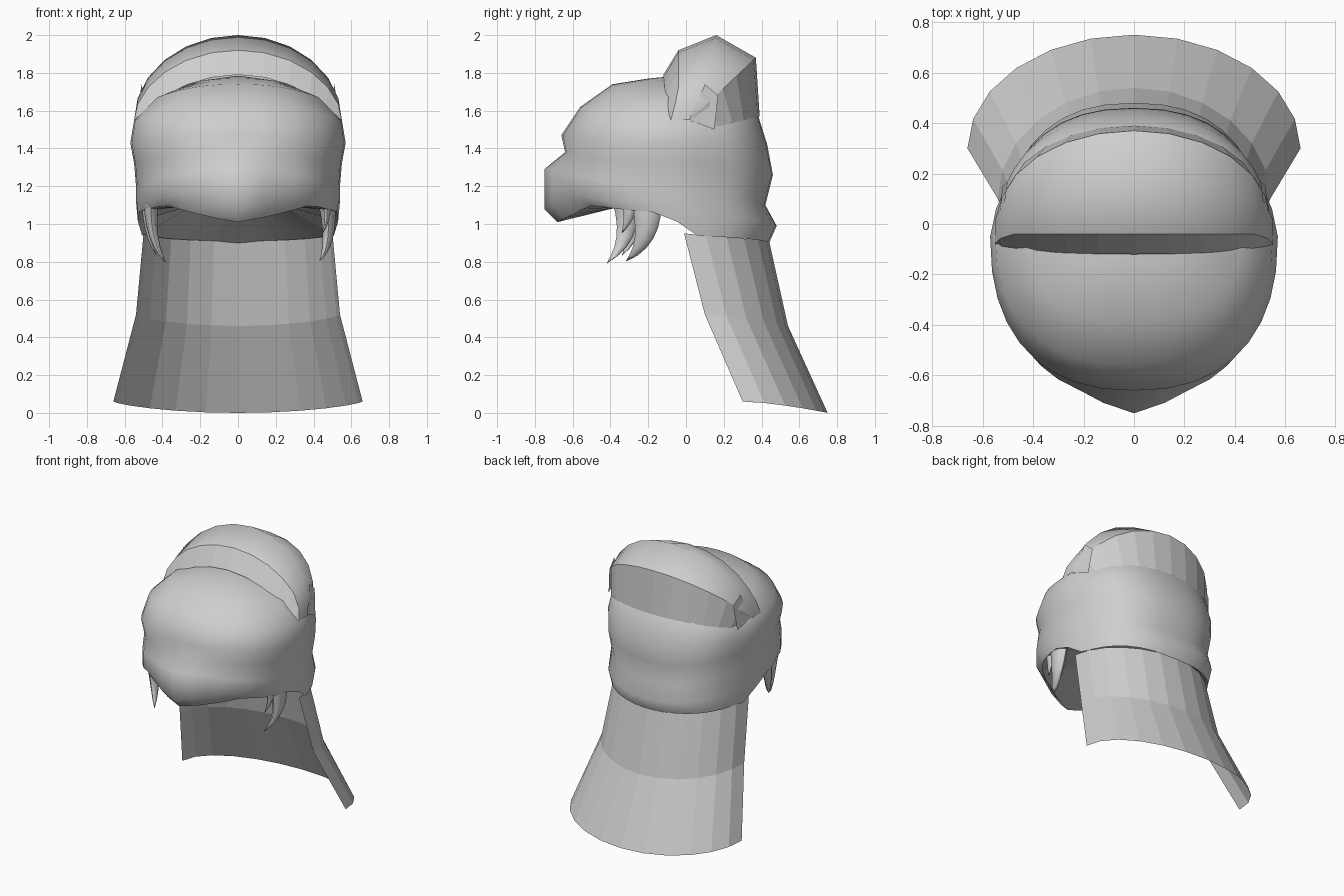
import bpy, bmesh, math
from mathutils import Vector

if "Cube" in bpy.data.objects:
    bpy.data.objects.remove(bpy.data.objects["Cube"], do_unlink=True)

GREY = (0.62, 0.62, 0.62, 1)
grey = bpy.data.materials.new("plain grey")
grey.use_nodes = True
grey.diffuse_color = GREY
grey.node_tree.nodes["Principled BSDF"].inputs["Base Color"].default_value = GREY


def interp(keys, t):
    for (a, za), (b, zb) in zip(keys, keys[1:]):
        if t <= b:
            return za + (zb - za) * (t - a) / (b - a)
    return keys[-1][1]


def loft(name, rows, closed=False, cap=None, smooth=None):
    """Skin rows of points; cap is an optional apex over the last row."""
    bm = bmesh.new()
    grid = [[bm.verts.new(p) for p in row] for row in rows]
    n = len(grid[0])
    span = n if closed else n - 1
    for lo, hi in zip(grid, grid[1:]):
        for i in range(span):
            j = (i + 1) % n
            bm.faces.new((lo[i], lo[j], hi[j], hi[i]))
    if cap:
        tip = bm.verts.new(cap)
        for i in range(span):
            bm.faces.new((grid[-1][i], grid[-1][(i + 1) % n], tip))
    bmesh.ops.remove_doubles(bm, verts=bm.verts, dist=0.0005)
    me = bpy.data.meshes.new(name)
    bm.to_mesh(me)
    bm.free()
    me.materials.append(grey)
    ob = bpy.data.objects.new(name, me)
    bpy.context.collection.objects.link(ob)
    if smooth:
        bpy.ops.object.select_all(action='DESELECT')
        ob.select_set(True)
        bpy.context.view_layer.objects.active = ob
        bpy.ops.object.shade_smooth_by_angle(angle=math.radians(smooth))
    return ob


# Head and snout shell:
# front y, front z, back y, back z, half width, side z, nose bump
YC = -0.05
HEAD = [
    (-0.62, 1.01, 0.44, 0.90, 0.53, 1.05, 0.06),
    (-0.69, 1.08, 0.48, 0.99, 0.54, 1.13, 0.06),
    (-0.69, 1.29, 0.42, 1.10, 0.54, 1.20, 0.06),
    (-0.64, 1.38, 0.46, 1.26, 0.55, 1.32, 0),
    (-0.66, 1.47, 0.43, 1.42, 0.57, 1.43, 0),
    (-0.56, 1.62, 0.38, 1.58, 0.55, 1.55, 0),
    (-0.39, 1.74, 0.30, 1.66, 0.43, 1.67, 0),
    (-0.20, 1.77, 0.12, 1.75, 0.22, 1.755, 0),
]
# Height of the mouth edge and the lip line around the head, by angle
EDGES = {
    0: [(0, 1.01), (42, 1.10), (60, 1.08), (85, 1.06), (98, 0.94), (180, 0.90)],
    1: [(0, 1.08), (30, 1.16), (60, 1.12), (90, 1.12), (102, 1.05), (180, 0.99)],
}
SEG = 36
P = 0.85
rows = []
for k, (yf, zf, yb, zb, w, zs, nose) in enumerate(HEAD):
    ring = []
    for i in range(SEG):
        t = math.tau * i / SEG
        s, c = math.sin(t), math.cos(t)
        half = w - 0.03 * min(1, max(0, -3 * c))
        x = math.copysign(half * abs(s) ** P, s)
        y = YC + ((yf if c > 0 else yb) - YC) * abs(c) ** P
        z = zs + ((zf if c > 0 else zb) - zs) * c * c
        if c > 0:
            y -= nose * max(0, 1 - abs(x) / 0.22)
        if k in EDGES:
            deg = math.degrees(t)
            z = interp(EDGES[k], min(deg, 360 - deg))
        ring.append((x, y, z))
    rows.append(ring)
loft("head_shell", rows, closed=True, cap=(0, -0.05, 1.785), smooth=60)

# Hollow palate closing the underside of the head
inner = [(x * 0.45, YC + (y - YC) * 0.45, 1.10) for x, y, z in rows[0]]
loft("palate", [rows[0], inner], closed=True, cap=(0, YC, 1.11))


# Arc over or around the head: half width, end y, mid y, end z, mid z, sharpness
def arc(w, y0, y1, z0, z1, p=1.0, n=12):
    pts = []
    for i in range(n + 1):
        a = math.pi * (i / n - 0.5)
        c = max(math.cos(a), 0)
        pts.append((w * math.sin(a), y0 + (y1 - y0) * c, z0 + (z1 - z0) * c ** p))
    return pts


# Crest
brow = arc(0.54, -0.08, -0.12, 1.55, 1.79, 1.7)
front_edge = [(x, -0.08 + 0.04 * min(1, (z - 1.55) / 0.15), z)
              for x, y, z in arc(0.55, -0.08, -0.04, 1.55, 1.92, 1.1)]
crown = arc(0.55, 0.02, 0.16, 1.55, 2.0)
rim = arc(0.54, 0.02, 0.37, 1.55, 1.88)
base = arc(0.50, 0.10, 0.39, 1.50, 1.57)
loft("crest_front_band", [brow, front_edge])
loft("crest_dome", [front_edge, crown, rim], smooth=60)
loft("crest_back_wall", [rim, base])

# Small flat fin at each end of the back wall
for side, sx in (("left", 1), ("right", -1)):
    loft(side + "_crest_fin", [
        [(sx * 0.54, 0.02, 1.55), (sx * 0.51, 0.10, 1.74)],
        [(sx * 0.52, 0.15, 1.50), (sx * 0.50, 0.17, 1.68)]])

# Flared neck cloth, open at the front
# half width, front edge y, back y, front edge z, back z, sharpness
NECK = [(0.50, -0.01, 0.44, 0.95, 0.91, 1.0),
        (0.54, 0.10, 0.54, 0.52, 0.46, 1.5),
        (0.66, 0.30, 0.75, 0.06, 0.00, 1.5)]
loft("neck_cloth", [arc(*row) for row in NECK])


# Curved tapering fangs along a three-point path
def fang(name, a, b, tip, r):
    a, b, tip = Vector(a), Vector(b), Vector(tip)
    rings = []
    for k in range(6):
        u = k / 6
        c = a * (1 - u) ** 2 + b * 2 * u * (1 - u) + tip * u * u
        rad = r * (1 - u) ** 0.7
        rings.append([(c.x + 0.55 * rad * math.cos(q), c.y + rad * math.sin(q), c.z)
                      for q in (math.tau * i / 8 for i in range(8))])
    loft(name, rings, closed=True, cap=tip, smooth=60)


fang("left_fang", (0.47, -0.21, 1.11), (0.50, -0.18, 0.89), (0.43, -0.32, 0.80), 0.08)
fang("left_small_fang", (0.47, -0.30, 1.11), (0.48, -0.29, 1.03), (0.45, -0.34, 0.95), 0.04)
fang("right_fang", (-0.46, -0.32, 1.12), (-0.47, -0.28, 0.91), (-0.38, -0.42, 0.79), 0.07)
fang("right_small_fang", (-0.48, -0.24, 1.11), (-0.49, -0.25, 0.95), (-0.43, -0.34, 0.83), 0.05)
